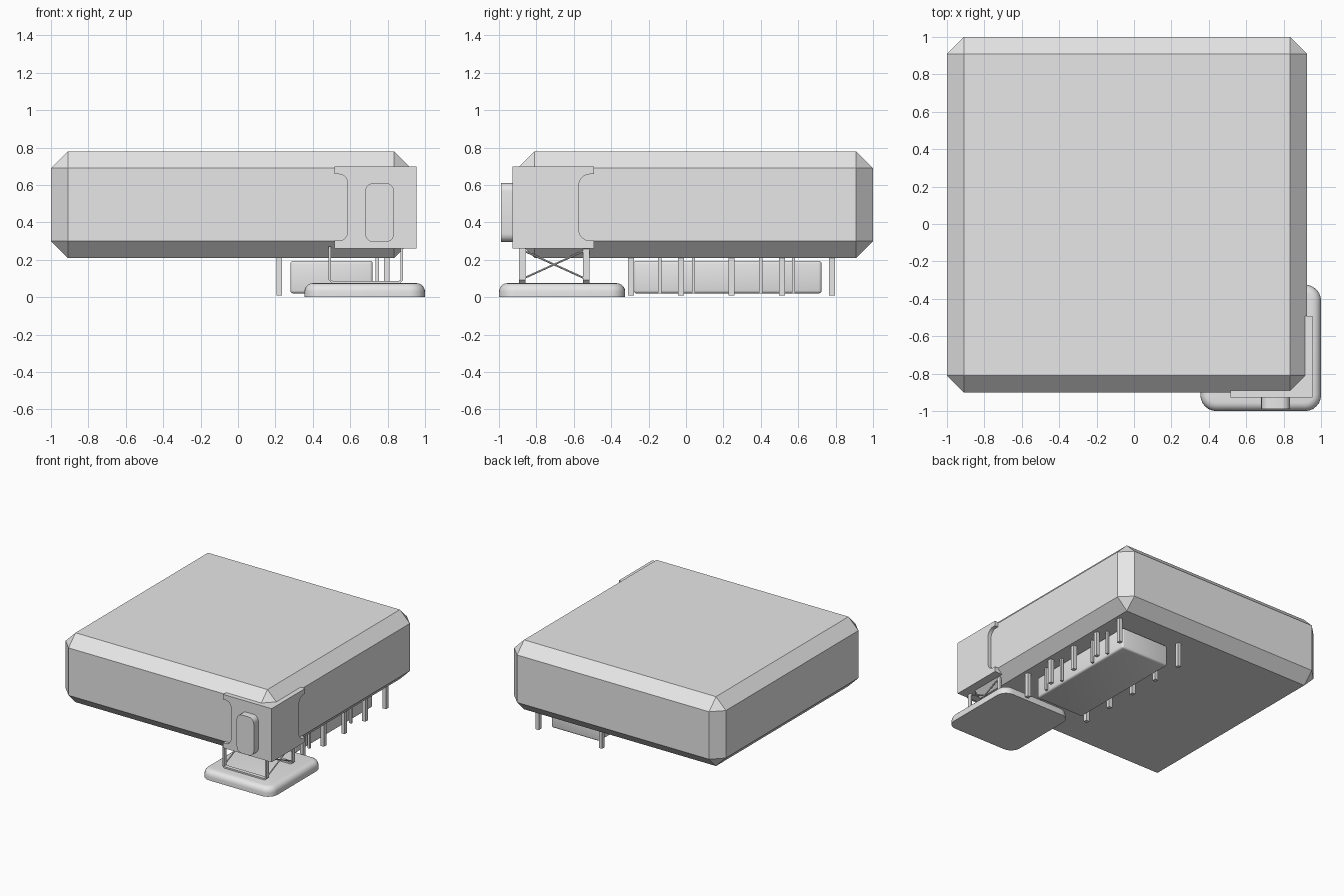
import bpy, bmesh, math
from mathutils import Vector

if "Cube" in bpy.data.objects:
    bpy.data.objects.remove(bpy.data.objects["Cube"], do_unlink=True)

GREY = (0.8, 0.8, 0.8, 1)
grey = bpy.data.materials.new("plain grey")
grey.use_nodes = True
grey.diffuse_color = GREY
grey.node_tree.nodes["Principled BSDF"].inputs["Base Color"].default_value = GREY


def finish(name, bm, smooth=False):
    bmesh.ops.recalc_face_normals(bm, faces=bm.faces[:])
    mesh = bpy.data.meshes.new(name)
    bm.to_mesh(mesh)
    bm.free()
    mesh.materials.append(grey)
    obj = bpy.data.objects.new(name, mesh)
    bpy.context.collection.objects.link(obj)
    if smooth:
        bpy.ops.object.select_all(action="DESELECT")
        obj.select_set(True)
        bpy.context.view_layer.objects.active = obj
        bpy.ops.object.shade_smooth_by_angle(angle=math.radians(35))
    return obj


def box_mesh(x, y, z):
    """Box from three (low, high) ranges."""
    bm = bmesh.new()
    bmesh.ops.create_cube(bm, size=1)
    for v in bm.verts:
        v.co = [(lo + hi) / 2 + c * (hi - lo) for c, (lo, hi) in zip(v.co, (x, y, z))]
    return bm


def bevel(bm, edges, width, segments=1):
    bmesh.ops.bevel(bm, geom=edges, offset=width, offset_type="OFFSET",
                    segments=segments, profile=0.5, affect="EDGES")


def along(bm, axis):
    return [e for e in bm.edges
            if abs((e.verts[0].co - e.verts[1].co).normalized()[axis]) > 0.99]


def prism(name, outline, depth, place):
    """Extrude a flat outline; place maps (u, depth, z) into space."""
    bm = bmesh.new()
    near, far = ([bm.verts.new(place(u, d, z)) for u, z in outline] for d in depth)
    bm.faces.new(near)
    bm.faces.new(far)
    n = len(near)
    for i in range(n):
        j = (i + 1) % n
        bm.faces.new((near[i], near[j], far[j], far[i]))
    return finish(name, bm)


def strut(name, a, b, radius):
    a, b = Vector(a), Vector(b)
    bm = bmesh.new()
    bmesh.ops.create_cone(bm, cap_ends=True, segments=8, radius1=radius,
                          radius2=radius, depth=(b - a).length)
    turn = (b - a).to_track_quat("Z", "Y")
    for v in bm.verts:
        v.co = turn @ v.co + (a + b) / 2
    finish(name, bm, True)


# Main slab with chamfered edges
bm = box_mesh((-1, 0.925), (-0.9, 1), (0.21, 0.78))
bevel(bm, bm.edges[:], 0.09)
finish("main_body", bm)


# Corner bracket: two plates with flanges and rounded notches
def bracket_outline(web, reach, r):
    low, high, lip = 0.26, 0.70, 0.042
    pts = [(0, low), (reach, low), (reach, low + lip)]
    for centre_z, start in ((low + lip + r, 270), (high - lip - r, 180)):
        for i in range(7):
            a = math.radians(start - 15 * i)
            pts.append((web + r + r * math.cos(a), centre_z + r * math.sin(a)))
    return pts + [(reach, high - lip), (reach, high), (0, high)]


prism("bracket_front", bracket_outline(0.37, 0.44, 0.045), (0, 0.11),
      lambda u, d, z: (0.955 - u, -0.928 + d, z))
prism("bracket_side", bracket_outline(0.355, 0.436, 0.06), (0, 0.11),
      lambda u, d, z: (0.955 - d, -0.928 + u, z))

# Rounded pad on the bracket front
bm = box_mesh((0.68, 0.835), (-0.988, -0.92), (0.295, 0.61))
bevel(bm, along(bm, 1), 0.045, 5)
finish("front_pad", bm, True)

# Foot plate with rounded corners and a soft upper rim
bm = box_mesh((0.355, 1), (-1, -0.325), (0, 0.075))
bevel(bm, along(bm, 2), 0.085, 6)
rim = [e for e in bm.edges if all(v.co.z > 0.074 for v in e.verts)]
bevel(bm, rim, 0.045, 5)
finish("foot_plate", bm, True)

# U-shaped support frames with cross braces
left, right, base, top, t, c = 0.485, 0.882, 0.076, 0.27, 0.012, 0.015
frame = [(left, top), (left, base + c), (left + c, base), (right - c, base),
         (right, base + c), (right, top), (right - t, top), (right - t, base + c),
         (right - c - t / 2, base + t), (left + c + t / 2, base + t),
         (left + t, base + c), (left + t, top)]
for name, y in (("front", -0.892), ("rear", -0.55)):
    prism("support_frame_" + name, frame, (y, y + 0.033), lambda u, d, z: (u, d, z))
for side, x in (("right", left + t / 2), ("left", right - t / 2)):
    strut("brace_rising_" + side, (x, -0.87, 0.1), (x, -0.54, 0.25), 0.005)
    strut("brace_falling_" + side, (x, -0.87, 0.25), (x, -0.54, 0.1), 0.005)

# Box hanging under the body
bm = box_mesh((0.28, 0.72), (-0.28, 0.725), (0.02, 0.195))
bevel(bm, bm.edges[:], 0.016, 3)
finish("under_box", bm, True)

# Two rows of main posts
for row, x in (("right", 0.22), ("left", 0.795)):
    for i in range(5):
        y = -0.295 + 0.269 * i
        finish(f"post_{row}_{i + 1}",
               box_mesh((x - 0.015, x + 0.015), (y - 0.016, y + 0.016), (0.01, 0.22)))

# Thin posts beside the under box
for i, y in enumerate((-0.14, 0.04, 0.4, 0.575)):
    finish(f"thin_post_{i + 1}",
           box_mesh((0.735, 0.755), (y - 0.009, y + 0.009), (0.02, 0.22)))
